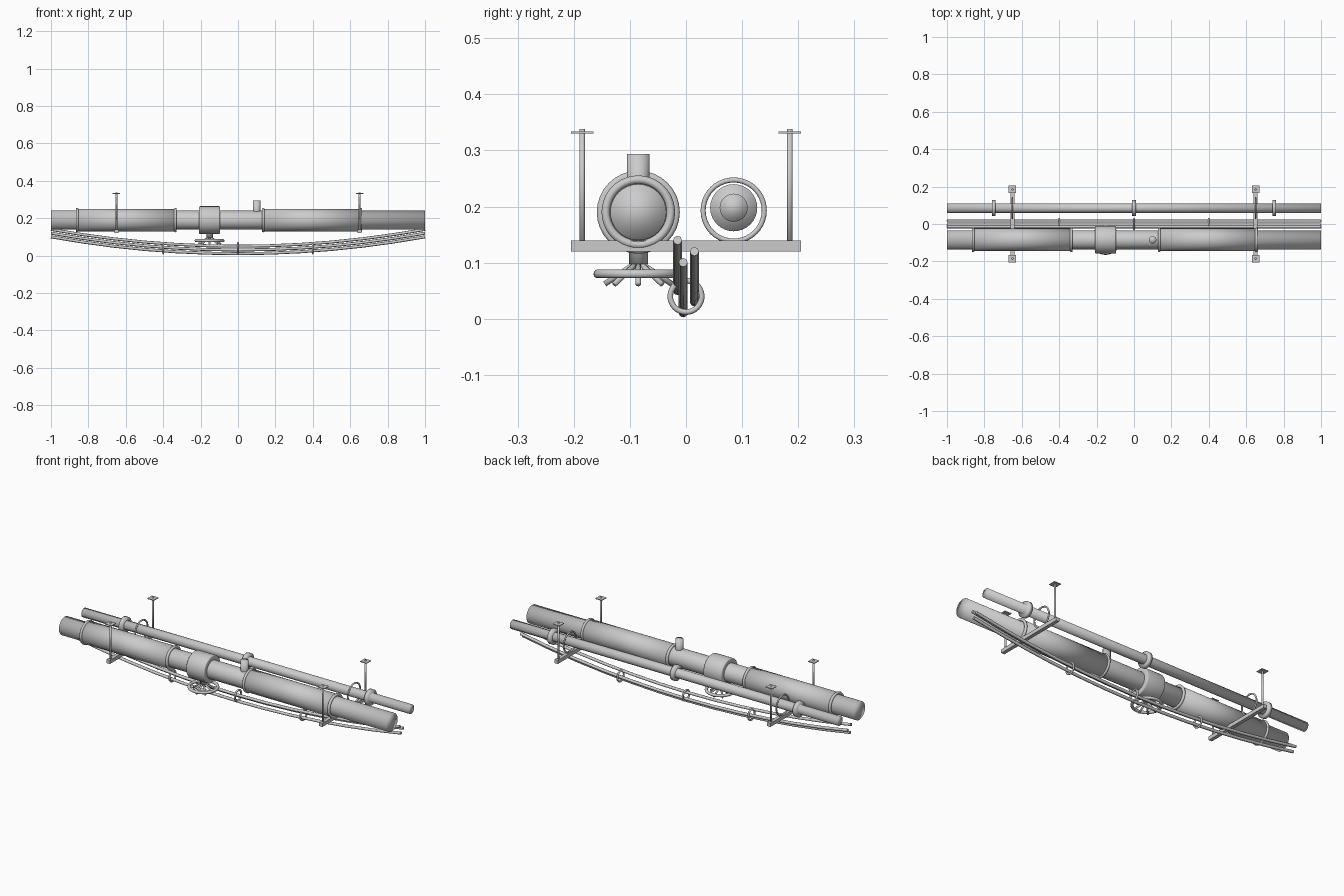
import bpy, math
from mathutils import Vector

if "Cube" in bpy.data.objects:
    bpy.data.objects.remove(bpy.data.objects["Cube"])


def rod(name, a, b, r, sides=32, bevel=0.0, smooth=True):
    """Capped cylinder between two points."""
    a, b = Vector(a), Vector(b)
    d = b - a
    bpy.ops.mesh.primitive_cylinder_add(vertices=sides, radius=r, depth=d.length,
                                        location=(a + b) / 2)
    o = bpy.context.object
    o.name = name
    o.rotation_euler = d.to_track_quat('Z', 'Y').to_euler()
    if smooth:
        bpy.ops.object.shade_smooth()
    if bevel:
        m = o.modifiers.new("round", 'BEVEL')
        m.width = bevel
        m.segments = 3
        m.limit_method = 'ANGLE'
    return o


def ring(name, loc, R, r, around_x=True, seg=40):
    bpy.ops.mesh.primitive_torus_add(major_radius=R, minor_radius=r, major_segments=seg,
                                     minor_segments=10, location=loc)
    o = bpy.context.object
    o.name = name
    if around_x:
        o.rotation_euler = (0, math.pi / 2, 0)
    bpy.ops.object.shade_smooth()
    return o


def box(name, loc, size):
    bpy.ops.mesh.primitive_cube_add(size=1, location=loc)
    o = bpy.context.object
    o.name = name
    o.scale = size
    return o


BY, BZ = -0.085, 0.19   # large pipe axis
SY, SZ = 0.085, 0.198   # small pipe axis

# Large pipe with two insulated stretches and end bands
rod("large_pipe", (-1, BY, BZ), (1, BY, BZ), 0.05)
for x0, x1 in ((-0.86, -0.335), (0.135, 0.655)):
    rod("insulation", (x0, BY, BZ), (x1, BY, BZ), 0.06)
    for x in (x0, x1):
        ring("insulation_band", (x, BY, BZ), 0.058, 0.0075)

# Vent stub on the large pipe
rod("vent_stub", (0.1, BY, BZ), (0.1, BY, 0.294), 0.02)

# Valve hanging below the large pipe
VX = -0.152
rod("valve_body", (VX - 0.056, BY, BZ), (VX + 0.056, BY, BZ), 0.074, bevel=0.006)
rod("valve_bonnet", (VX, BY, 0.098), (VX, BY, BZ), 0.017)
ring("handwheel_rim", (VX, BY, 0.08), 0.072, 0.008, around_x=False)
for i in range(8):
    t = i * math.pi / 4
    rod("handwheel_spoke", (VX, BY, 0.102),
        (VX + 0.06 * math.cos(t), BY + 0.06 * math.sin(t), 0.062), 0.005, 10)

# Small pipe and couplings
rod("small_pipe", (-1, SY, SZ), (1, SY, SZ), 0.025)
for x in (-0.75, 0, 0.75):
    rod("coupling", (x - 0.01, SY, SZ), (x + 0.01, SY, SZ), 0.042)

# Trapeze hangers
for x in (-0.65, 0.65):
    box("hanger_bar", (x, 0, 0.13), (0.02, 0.41, 0.02))
    ring("pipe_clamp", (x, SY, 0.193), 0.0545, 0.0045)
    for y in (-0.185, 0.185):
        rod("hanger_rod", (x, y, 0.125), (x, y, 0.338), 0.005, 12)
        box("ceiling_plate", (x, y, 0.332), (0.04, 0.04, 0.004))

# Sagging cables and their ties
for y, low in ((-0.015, 0.05), (-0.005, 0.0105), (0.015, 0.03)):
    cu = bpy.data.curves.new("cable", 'CURVE')
    cu.dimensions = '3D'
    cu.bevel_depth = 0.008
    cu.bevel_resolution = 2
    cu.use_fill_caps = True
    s = cu.splines.new('POLY')
    n = 12
    s.points.add(n)
    for i, p in enumerate(s.points):
        x = -1 + 2 * i / n
        p.co = (x, y, low + 0.09 * x * x, 1)
    s.use_smooth = True
    bpy.context.collection.objects.link(bpy.data.objects.new("cable", cu))
for x in (-0.4, 0, 0.4):
    ring("cable_tie", (x, 0, 0.04), 0.028, 0.005)
